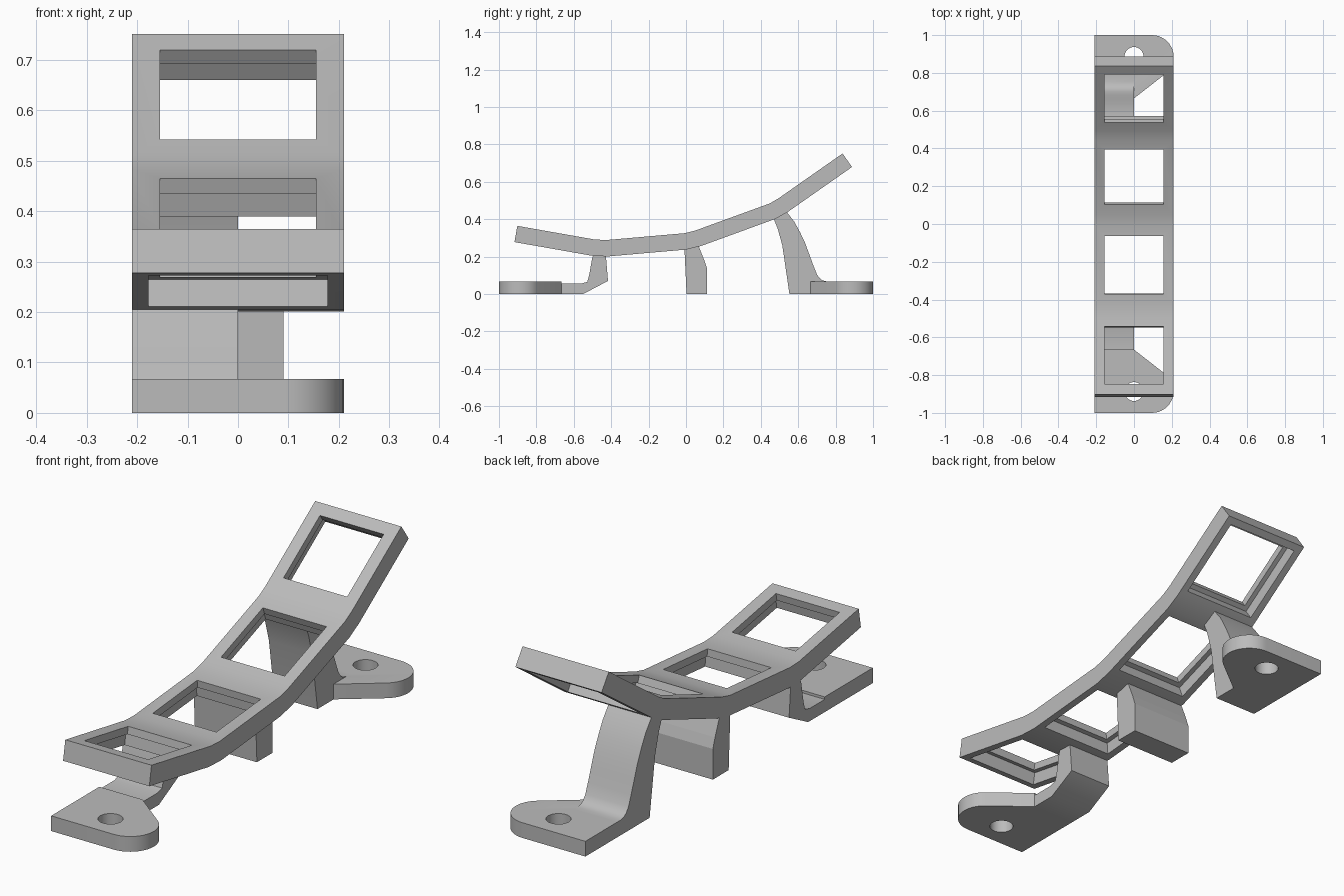
import bpy, bmesh, math
from mathutils import Matrix

if "Cube" in bpy.data.objects:
    bpy.data.objects.remove(bpy.data.objects["Cube"])

grey = bpy.data.materials.new("light_grey")
grey.diffuse_color = (0.5, 0.5, 0.5, 1)
grey.use_nodes = True
grey.node_tree.nodes["Principled BSDF"].inputs["Base Color"].default_value = grey.diffuse_color

HALF = 0.21      # half width of the plate
THICK = 0.088    # plate thickness
# Each bay of the plate: centre y, centre z of its top face, tilt in degrees
BAYS = [(-0.695, 0.328, -10), (-0.217, 0.307, 5), (0.249, 0.412, 20), (0.665, 0.631, 35)]


def prism(name, points, axis, lo, hi):
    """Extrude a closed outline: (y, z) along x, or (x, y) along z."""
    place = (lambda p, t: (t, p[0], p[1])) if axis == 'X' else (lambda p, t: (p[0], p[1], t))
    bm = bmesh.new()
    ends = [[bm.verts.new(place(p, t)) for p in points] for t in (lo, hi)]
    for e in ends:
        bm.faces.new(e)
    n = len(points)
    for i in range(n):
        j = (i + 1) % n
        bm.faces.new((ends[0][i], ends[0][j], ends[1][j], ends[1][i]))
    bmesh.ops.recalc_face_normals(bm, faces=bm.faces)
    return finish(name, bm)


def finish(name, bm):
    me = bpy.data.meshes.new(name)
    bm.to_mesh(me)
    bm.free()
    me.materials.append(grey)
    ob = bpy.data.objects.new(name, me)
    bpy.context.collection.objects.link(ob)
    return ob


def combine(ob, other, operation):
    """Apply a boolean and remove the second object."""
    mod = ob.modifiers.new("bool", 'BOOLEAN')
    mod.operation, mod.object, mod.solver = operation, other, 'EXACT'
    bpy.context.view_layer.objects.active = ob
    bpy.ops.object.modifier_apply(modifier=mod.name)
    bpy.data.objects.remove(other, do_unlink=True)


def box_cutter(bay, half, top, bottom):
    """Square cutter in the tilted frame of one bay, between two depths."""
    y, z, tilt = bay
    bm = bmesh.new()
    m = (Matrix.Translation((0, y, z)) @ Matrix.Rotation(math.radians(tilt), 4, 'X')
         @ Matrix.Translation((0, 0, (top + bottom) / 2))
         @ Matrix.Diagonal((2 * half, 2 * half, top - bottom, 1)))
    bmesh.ops.create_cube(bm, size=1, matrix=m)
    return finish("window_cutter", bm)


def smooth(ob):
    bpy.ops.object.select_all(action='DESELECT')
    ob.select_set(True)
    bpy.context.view_layer.objects.active = ob
    bpy.ops.object.shade_smooth_by_angle(angle=math.radians(28))


# Bent plate: four tilted bays joined by short straight bridges
upper, lower = [], []
for y, z, tilt in BAYS:
    c, s = math.cos(math.radians(tilt)), math.sin(math.radians(tilt))
    for d in (-HALF, HALF):
        upper.append((y + d * c, z + d * s))
        lower.append((y + d * c + THICK * s, z + d * s - THICK * c))
plate = prism("bent_plate", upper + lower[::-1], 'X', -HALF, HALF)

# Square windows, wider below a thin top lip
for bay in BAYS:
    combine(plate, box_cutter(bay, 0.155, 0.03, -0.06), 'DIFFERENCE')
    combine(plate, box_cutter(bay, 0.177, -0.033, -THICK - 0.01), 'DIFFERENCE')
smooth(plate)

# Mounting feet: pad with one rounded corner and a screw hole, plus a leg
FRONT_LEG = [(-0.70, 0), (-0.55, 0), (-0.417, 0.07), (-0.43, 0.225), (-0.49, 0.225),
             (-0.502, 0.19), (-0.518, 0.10), (-0.528, 0.065), (-0.56, 0.056), (-0.70, 0.056)]
BACK_LEG = [(0.553, 0), (0.78, 0), (0.78, 0.067), (0.755, 0.067), (0.73, 0.073),
            (0.714, 0.085), (0.70, 0.105), (0.682, 0.15), (0.66, 0.21), (0.637, 0.273),
            (0.61, 0.33), (0.58, 0.385), (0.54, 0.437), (0.525, 0.455), (0.478, 0.425),
            (0.468, 0.405), (0.49, 0.35), (0.515, 0.26)]
for name, side, profile in (("front_foot", -1, FRONT_LEG), ("back_foot", 1, BACK_LEG)):
    outline = [(-HALF, 1.0)]
    for i in range(17):
        a = math.radians(90 - i * 141 / 16)
        outline.append((0.095 + 0.115 * math.cos(a), 0.885 + 0.115 * math.sin(a)))
    outline += [(0, 0.665), (-HALF, 0.665)]
    foot = prism(name, [(x, side * y) for x, y in outline], 'Z', 0, 0.067)
    combine(foot, prism("leg", profile, 'X', -HALF, 0), 'UNION')
    circle = [(0.05 * math.cos(k * math.pi / 16), side * 0.887 + 0.05 * math.sin(k * math.pi / 16))
              for k in range(32)]
    combine(foot, prism("hole_cutter", circle, 'Z', -0.1, 0.2), 'DIFFERENCE')
    smooth(foot)

# Middle support leg
prism("middle_leg", [(0.003, 0), (0.113, 0), (0.113, 0.135), (0.098, 0.18), (0.07, 0.25),
                     (0.06, 0.27), (0.0, 0.26), (-0.008, 0.236)], 'X', -HALF, 0.09)
